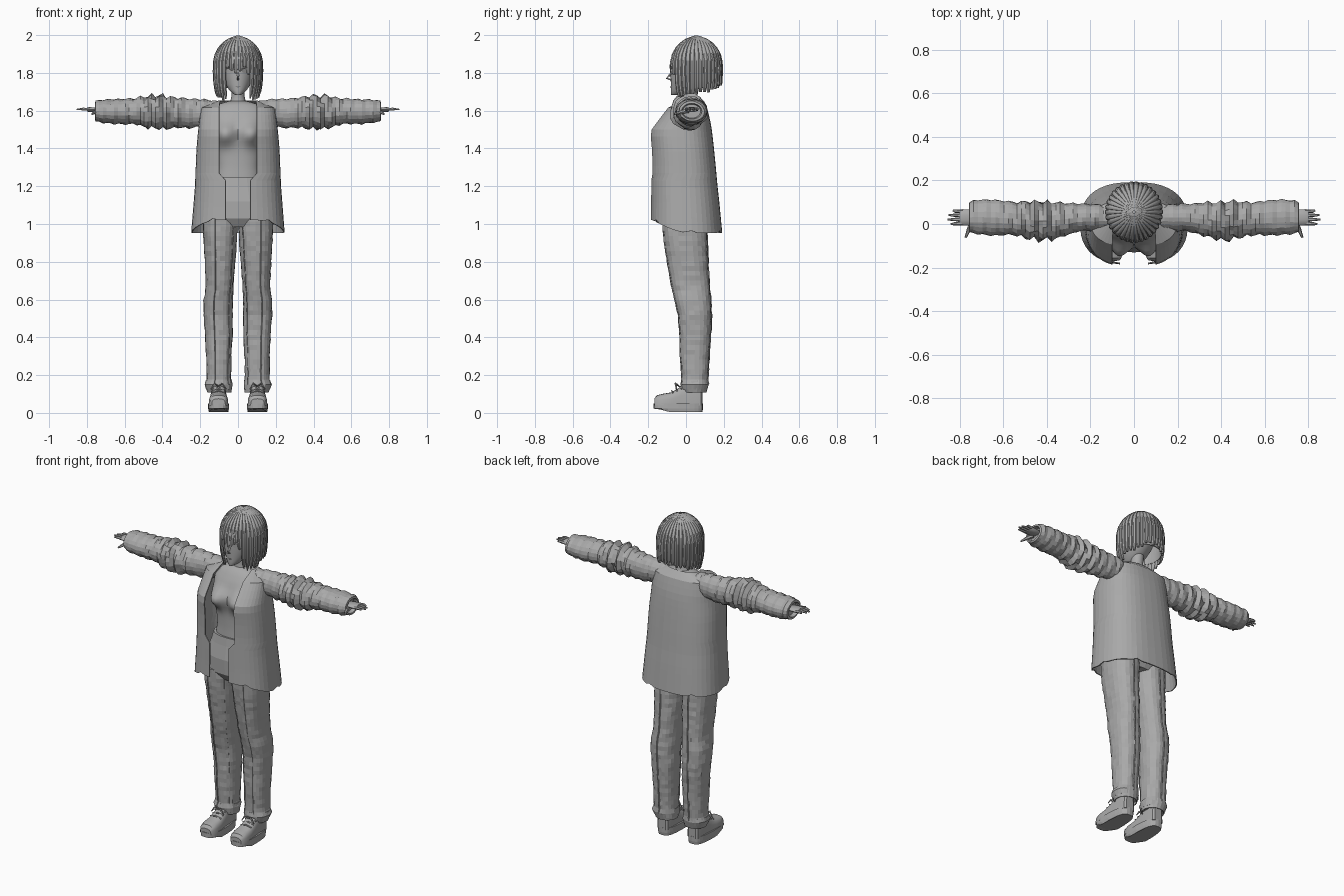
import bpy, bmesh, math, random
from mathutils import Vector

if "Cube" in bpy.data.objects:
    bpy.data.objects.remove(bpy.data.objects["Cube"])

random.seed(4)
grey = bpy.data.materials.new("plain grey")
grey.diffuse_color = (0.4, 0.4, 0.4, 1)
grey.use_nodes = True
grey.node_tree.nodes["Principled BSDF"].inputs["Base Color"].default_value = grey.diffuse_color


def finish(name, bm, smooth=None, thick=0):
    bmesh.ops.recalc_face_normals(bm, faces=bm.faces)
    me = bpy.data.meshes.new(name)
    bm.to_mesh(me)
    bm.free()
    ob = bpy.data.objects.new(name, me)
    bpy.context.collection.objects.link(ob)
    me.materials.append(grey)
    if thick:
        m = ob.modifiers.new("cloth", 'SOLIDIFY')
        m.thickness = thick
    if smooth:
        bpy.ops.object.select_all(action='DESELECT')
        ob.select_set(True)
        bpy.context.view_layer.objects.active = ob
        bpy.ops.object.shade_smooth_by_angle(angle=math.radians(smooth))
    return ob


def loft(name, rings, closed=True, caps=True, smooth=None, thick=0):
    bm = bmesh.new()
    vs = [[bm.verts.new(p) for p in r] for r in rings]
    n = len(rings[0])
    for a, b in zip(vs, vs[1:]):
        for i in range(n if closed else n - 1):
            j = (i + 1) % n
            bm.faces.new((a[i], a[j], b[j], b[i]))
    if caps:
        bm.faces.new(vs[0])
        bm.faces.new(vs[-1])
    return finish(name, bm, smooth, thick)


def power(v, e):
    return math.copysign(abs(v) ** e, v)


def oval(cx, hw, y0, y1, z, n=24, e=1.0):
    """Horizontal ring, starting at the front (-y)."""
    cy, hy = (y0 + y1) / 2, (y1 - y0) / 2
    return [Vector((cx + hw * power(math.sin(t), e), cy - hy * power(math.cos(t), e), z))
            for t in (2 * math.pi * i / n for i in range(n))]


def lerp(table, t):
    for a, b in zip(table, table[1:]):
        if t <= b[0]:
            k = max(0, (t - a[0]) / (b[0] - a[0]))
            return [p + (q - p) * k for p, q in zip(a[1:], b[1:])]
    return list(table[-1][1:])


def rod(name, pts, radii, n=6, flat=1.0):
    rings = []
    for i, p in enumerate(pts):
        d = (Vector(pts[min(i + 1, len(pts) - 1)]) - Vector(pts[max(i - 1, 0)])).normalized()
        u = d.cross(Vector((0, 0, 1)) if abs(d.z) < .9 else Vector((0, 1, 0))).normalized()
        w = d.cross(u)
        rings.append([Vector(p) + radii[i] * (u * math.cos(a) + w * math.sin(a) * flat)
                      for a in (2 * math.pi * k / n for k in range(n))])
    return loft(name, rings, smooth=50)


# Torso with bust: z, half width, front y, back y
body = [(1.2, .13, -.10, .09), (1.3, .115, -.095, .08), (1.4, .125, -.095, .09),
        (1.5, .145, -.095, .10), (1.58, .15, -.07, .10), (1.63, .12, -.035, .09), (1.65, .05, -.01, .07)]
rings = []
for k in range(24):
    z = 1.2 + .45 * k / 23
    r = oval(0, *lerp(body, z), z, 40, .85)
    for p in r:
        if p.y < 0:
            d = ((abs(p.x) - .072) / .055) ** 2 + ((z - 1.475) / .055) ** 2
            p.y -= .062 * math.exp(-d)
    rings.append(r)
loft("torso", rings, smooth=50)
loft("neck", [oval(0, w, a, b, z, 16) for z, w, a, b in
              [(1.62, .06, -.02, .08), (1.65, .04, -.01, .07), (1.68, .034, -.01, .06), (1.75, .036, -.01, .07)]],
     smooth=60)

# Trouser hips
loft("trouser_hips", [oval(0, w, a, b, z, 24, .8) for z, w, a, b in
                      [(.985, .11, -.10, .09), (1.03, .187, -.128, .112), (1.12, .18, -.13, .115),
                       (1.2, .15, -.115, .10), (1.25, .135, -.108, .095)]])

# Jacket: open shell, z, half width, front y, back y
jacket = [(.96, .247, -.188, .192), (1.1, .236, -.187, .178), (1.2, .228, -.187, .167), (1.3, .224, -.186, .158),
          (1.4, .22, -.19, .148), (1.49, .212, -.2, .138), (1.55, .205, -.155, .128), (1.62, .195, -.1, .11),
          (1.645, .165, -.06, .095), (1.655, .10, -.035, .075)]
rings = []
for k in range(19):
    z0 = .96 + (1.655 - .96) * k / 18
    gap = .065 if z0 < 1.25 else .10
    ring = []
    for i in range(41):
        u = i / 20 - 1
        t = math.pi + u * math.pi          # 0 = front
        hem = .07 * max(0, math.cos(t)) ** 1.5 + (.012 if i % 7 == 3 else 0) - .008
        z = z0 + hem * max(0, 1 - (z0 - .96) / .15)
        w, yf, yb = lerp(jacket, z0)
        cy, hy = (yf + yb) / 2, (yb - yf) / 2
        # front edges stop at the opening
        t0 = math.asin(min(.95, gap / w) ** (1 / .8))
        t = t0 + (2 * math.pi - 2 * t0) * i / 40
        ring.append(Vector((w * power(math.sin(t), .8), cy - hy * power(math.cos(t), .8), z)))
    rings.append(ring)
loft("jacket", rings, closed=False, caps=False, thick=.006)

# Sleeves: x, centre y, radius y, centre z, radius z
sleeve = [(.10, .03, .05, 1.60, .05), (.18, .03, .062, 1.59, .07), (.25, .03, .062, 1.585, .078),
          (.33, .02, .078, 1.59, .08), (.41, .012, .088, 1.592, .088), (.47, .018, .085, 1.592, .085),
          (.55, .025, .075, 1.597, .068), (.65, .03, .082, 1.595, .066), (.73, .032, .078, 1.597, .06),
          (.755, .03, .068, 1.597, .052)]
# Legs: z, inner x, outer x, front y, back y
leg = [(.125, .032, .168, -.022, .11), (.15, .03, .178, -.028, .118), (.18, .036, .166, -.022, .115),
       (.3, .034, .168, -.03, .122), (.42, .028, .175, -.034, .13), (.52, .028, .182, -.042, .134),
       (.6, .026, .182, -.06, .13), (.66, .024, .17, -.075, .125), (.8, .014, .176, -.1, .116),
       (.93, .004, .184, -.12, .11), (1.04, .0, .186, -.126, .11)]

for s, side in ((-1, "right"), (1, "left")):
    rings = []
    for k in range(34):
        x = .10 + .655 * k / 33
        cy, ry, cz, rz = lerp(sleeve, x)
        fold = .010 * math.exp(-((x - .43) / .09) ** 2) + .0035
        ring = []
        for i in range(20):
            t = 2 * math.pi * i / 20
            f = fold * (math.sin(x * 110 + 2.2 * math.sin(t + 1)) + random.uniform(-.4, .4))
            ring.append(Vector((s * x, cy + (ry + f) * math.cos(t), cz + (rz + f) * math.sin(t))))
        rings.append(ring)
    # cuff turns back inside
    for x, q in ((.757, .8), (.735, .7)):
        rings.append([Vector((s * x, .03 + .068 * q * math.cos(2 * math.pi * i / 20),
                              1.597 + .052 * q * math.sin(2 * math.pi * i / 20))) for i in range(20)])
    loft(side + "_sleeve", rings)

    # Hand
    rod(side + "_palm", [(s * .70, .03, 1.603), (s * .75, .03, 1.605), (s * .79, .03, 1.606), (s * .80, .03, 1.606)],
        [.028, .036, .038, .03], 10, .35)
    for k, tip in enumerate((.84, .855, .85, .83)):
        y = .003 + .018 * k
        rod(f"{side}_finger_{k + 1}", [(s * .785, y, 1.606), (s * .82, y * 1.08 - .002, 1.609),
                                       (s * tip, y * 1.15 - .004, 1.606)], [.009, .008, .004])
    rod(side + "_thumb", [(s * .74, .01, 1.60), (s * .757, -.025, 1.592), (s * .772, -.062, 1.582)], [.013, .01, .005])

    # Trouser leg with front and back pleats
    rings = []
    for k in range(36):
        z = .125 + (1.04 - .125) * k / 35
        a, b, yf, yb = lerp(leg, z)
        ring = oval(s * (a + b) / 2, (b - a) / 2, yf, yb, z, 24, .85)
        for i, p in enumerate(ring):
            out = Vector((p.x - s * (a + b) / 2, p.y - (yf + yb) / 2, 0)).normalized()
            p += out * random.uniform(-.0025, .0025)
        rings.append(ring)
    loft(side + "_trouser_leg", rings)
    for part, idx in (("inner_seam", 3), ("outer_seam", 1), ("back_seam", 12)):
        i = idx if s > 0 else (24 - idx) % 24
        if part == "inner_seam":
            i = (24 - idx) % 24 if s > 0 else idx
        rod(f"{side}_{part}", [r[i] for r in rings[1:]], [.004] * 35, 4)
    cuff = [(.108, .036, .160, -.015, .108), (.15, .028, .180, -.03, .12), (.172, .034, .170, -.025, .117)]
    loft(side + "_trouser_cuff", [oval(s * (a + b) / 2, (b - a) / 2 + .003 * (-1) ** j, f, g, z, 18)
                                  for j, (z, a, b, f, g) in enumerate(cuff)], caps=False, thick=.005)

    # Shoe: sole, upper and ankle
    cx = s * .103

    def outline(z, g, tip=-.172):
        pts = []
        for p in oval(cx, .055 + g, tip - g, .09 + g, z, 24, .6):
            k = (p.y + .04) / .13
            p.x = cx + (p.x - cx) * (1 - .14 * max(0, k))
            pts.append(p)
        return pts
    sole = [outline(.008, -.003, -.15), outline(.022, .0), outline(.05, .0)]
    for p in sole[0]:
        p.z += .02 * max(0, (-p.y - .09) / .06) - .004
    loft(side + "_shoe_sole", sole)
    rings = []
    for y, hw, top in [(-.168, .036, .075), (-.155, .046, .093), (-.12, .052, .102), (-.08, .051, .108),
                       (-.04, .046, .13), (-.01, .043, .155), (.05, .042, .16), (.08, .036, .16), (.088, .025, .15)]:
        rings.append([Vector((cx + hw * power(math.cos(t), .7), y, .04 + (top - .04) * power(math.sin(t), .6)))
                      for t in (math.pi * i / 10 for i in range(11))])
    loft(side + "_shoe_upper", rings, smooth=35)
    for k in range(3):
        y, z = -.075 + .022 * k, .113 + .011 * k
        rod(f"{side}_lace_{k + 1}", [(cx - .036, y + .006, z - .008), (cx, y, z + .004), (cx + .036, y + .006, z - .008)],
            [.004] * 3, 5)
    for d in (-1, 1):
        rod(f"{side}_lace_bow_{d + 2}", [(cx, -.035, .14), (cx + d * .02, -.055, .155), (cx + d * .042, -.05, .125)],
            [.004, .006, .003], 5)

# Head: z, half width, front y, back y
face = [(1.682, .012, -.078, -.04), (1.69, .028, -.08, .0), (1.71, .048, -.08, .04), (1.74, .066, -.08, .08),
        (1.78, .08, -.082, .12), (1.83, .09, -.08, .15), (1.88, .09, -.078, .155), (1.94, .07, -.04, .14),
        (1.97, .03, .0, .1)]
loft("head", [oval(0, *r[1:], r[0], 28) for r in face], smooth=60)
rod("nose", [(0, -.077, 1.80), (0, -.088, 1.786), (0, -.103, 1.772), (0, -.078, 1.762)], [.004, .007, .006, .004], 6)
rod("mouth", [(-.014, -.078, 1.728), (0, -.082, 1.726), (.014, -.078, 1.728)], [.001, .003, .001], 6)
for s, side in ((-1, "right"), (1, "left")):
    eye = [Vector((s * .043 + .024 * math.cos(t), 0, 1.812 + .014 * math.sin(t)))
           for t in (2 * math.pi * i / 14 for i in range(14))]
    for p in eye:
        p.y = .034 - .117 * math.sqrt(max(0, 1 - (p.x / .088) ** 2))
    loft(side + "_eye", [eye, [p + Vector((0, .006, 0)) for p in eye]])
    rod(side + "_eyelash", [eye[k] + Vector((0, -.001, .002)) for k in range(8)], [.002] + [.003] * 6 + [.002], 4)

# Bob haircut: height against radius fraction
shape = [(1.64, .80), (1.69, .89), (1.73, .96), (1.78, .985), (1.84, 1.0), (1.89, .95), (1.93, .81),
         (1.965, .58), (1.985, .36), (1.998, .05)]


def hair_point(a, z, k=1.0):
    r = lerp(shape, z)[0] * k
    return Vector((.133 * r * math.sin(a), .055 - .14 * r * math.cos(a), z))


count = 34
levels = [1.998, 1.992, 1.98, 1.96, 1.935, 1.9, 1.86]
for i in range(count):
    a = 2 * math.pi * (i + .5) / count
    f = abs(math.atan2(math.sin(a), math.cos(a)))       # 0 = front
    if f < .62:
        end, tip = random.uniform(1.79, 1.835), .25
    elif f < 1.05:
        end, tip = random.uniform(1.645, 1.67), .2
    else:
        end, tip = 1.665 + .07 * min(1, (f - 1.05) / 1.9) + random.uniform(-.008, .012), .55
    zs = levels + [1.86 + (end - 1.86) * q for q in (.3, .6, .85, 1)]
    rings = []
    for j, z in enumerate(zs):
        w = math.pi / count * 1.12 * (tip if j == len(zs) - 1 else .8 + .2 * tip if j == len(zs) - 2 else 1)
        rings.append([hair_point(a - w, z, .94), hair_point(a - w * .5, z, 1.0), hair_point(a + w * .1, z, 1.015),
                      hair_point(a + w * .8, z, .985), hair_point(a + w, z, .93), hair_point(a, z, .90)])
    loft(f"hair_strand_{i + 1}", rings, smooth=35)
# Inner hair cap behind the face
rings = [[hair_point(.95 + (2 * math.pi - 1.9) * i / 30, z, .93) for i in range(31)]
         for z in (1.73, 1.78, 1.84, 1.9, 1.95, 1.98, 1.995)]
loft("hair_under_layer", rings, closed=False, caps=False, thick=.006)
